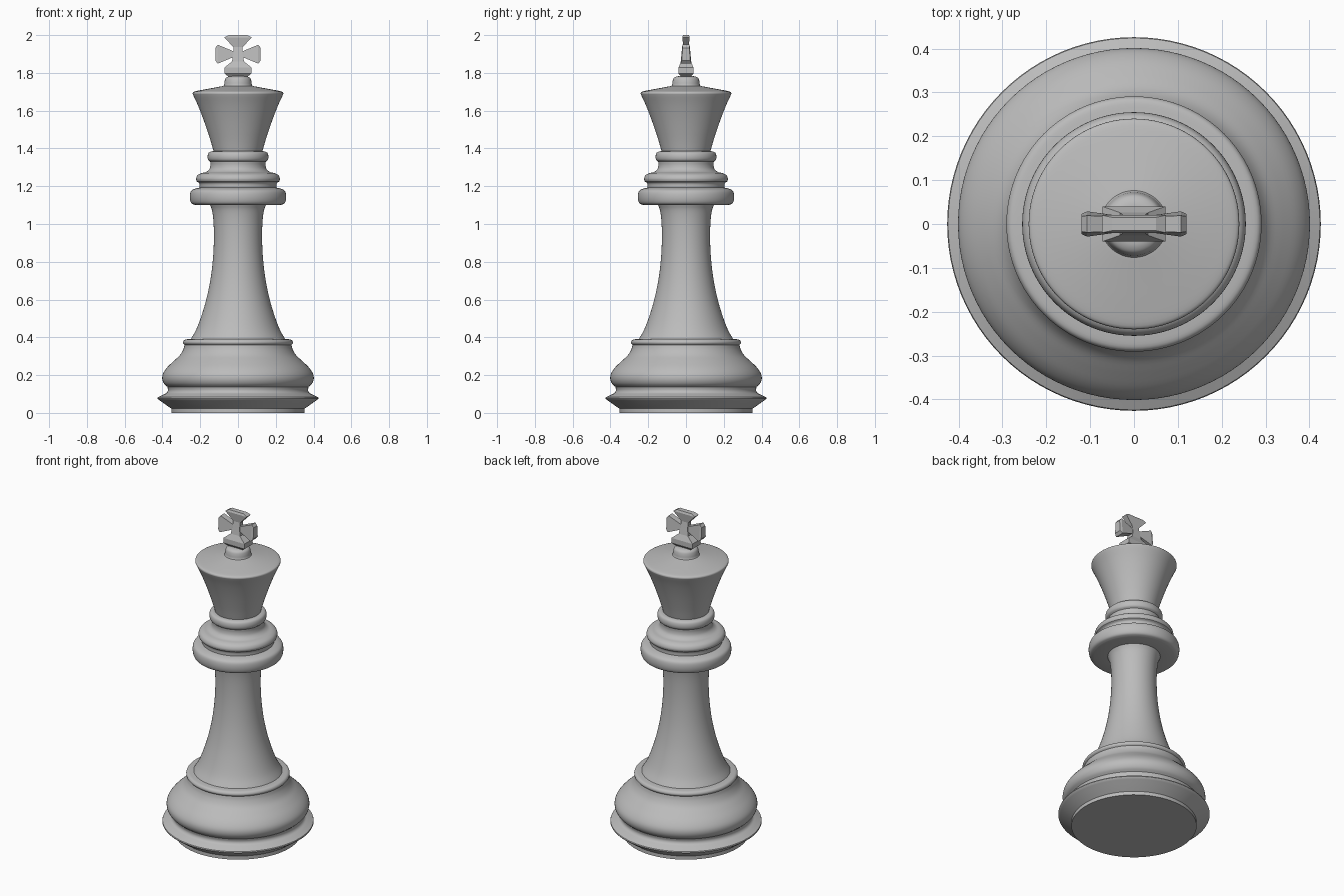
import bpy, bmesh, math
from mathutils import Vector

mat = bpy.data.materials.new("plain grey")
mat.diffuse_color = (0.5, 0.5, 0.5, 1)
SEG = 96


def finish(bm, name, angle):
    bmesh.ops.remove_doubles(bm, verts=bm.verts, dist=1e-5)
    bmesh.ops.recalc_face_normals(bm, faces=bm.faces)
    me = bpy.data.meshes.new(name)
    bm.to_mesh(me)
    bm.free()
    me.materials.append(mat)
    ob = bpy.data.objects.new(name, me)
    bpy.context.collection.objects.link(ob)
    bpy.ops.object.select_all(action='DESELECT')
    ob.select_set(True)
    bpy.context.view_layer.objects.active = ob
    if angle:
        bpy.ops.object.shade_smooth_by_angle(angle=math.radians(angle))
    return ob


def smooth(pts, n=4):
    """Catmull-Rom through (r, z) points"""
    p = [Vector(q) for q in pts]
    p = [2 * p[0] - p[1]] + p + [2 * p[-1] - p[-2]]
    out = []
    for a, b, c, d in zip(p, p[1:], p[2:], p[3:]):
        for i in range(n):
            t = i / n
            out.append(0.5 * (2 * b + (c - a) * t + (2 * a - 5 * b + 4 * c - d) * t * t
                              + (3 * b - a - 3 * c + d) * t ** 3))
    return out + [p[-2]]


def turned(name, runs):
    """Lathe: each run is a smooth curve, corners fall between runs"""
    prof = []
    for run in runs:
        prof += smooth(run) if len(run) > 2 else [Vector(q) for q in run]
    bm = bmesh.new()
    rings = []
    for r, z in prof:
        rings.append([bm.verts.new((r * math.cos(2 * math.pi * k / SEG),
                                    r * math.sin(2 * math.pi * k / SEG), z)) for k in range(SEG)])
    for a, b in zip(rings, rings[1:]):
        for k in range(SEG):
            j = (k + 1) % SEG
            bm.faces.new((a[k], a[j], b[j], b[k]))
    # close the flat ends
    bm.faces.new(rings[0][::-1])
    bm.faces.new(rings[-1])
    return finish(bm, name, 35)


# Base with foot rim, belly and upper ring
turned("base", [
    [(0.352, 0), (0.352, 0.022)],
    [(0.352, 0.022), (0.385, 0.045), (0.424, 0.073)],
    [(0.426, 0.077), (0.424, 0.083)],
    [(0.424, 0.083), (0.395, 0.097), (0.378, 0.106), (0.371, 0.12), (0.374, 0.138)],
    [(0.374, 0.138), (0.392, 0.155), (0.401, 0.18), (0.397, 0.208), (0.376, 0.24), (0.34, 0.275),
     (0.308, 0.305), (0.29, 0.335), (0.283, 0.36)],
    [(0.283, 0.36), (0.29, 0.368), (0.29, 0.378), (0.28, 0.388), (0.25, 0.392)]])

# Tapering stem
turned("stem", [[(0.25, 0.39), (0.222, 0.44), (0.195, 0.51), (0.168, 0.6), (0.147, 0.7),
                 (0.134, 0.8), (0.128, 0.9), (0.129, 1.0), (0.137, 1.07), (0.15, 1.105)]])

# Stacked collar rings
turned("collar", [
    [(0.14, 1.1), (0.225, 1.1)],
    [(0.225, 1.1), (0.247, 1.11), (0.255, 1.14), (0.25, 1.172), (0.23, 1.186), (0.203, 1.193)],
    [(0.203, 1.193), (0.205, 1.215), (0.218, 1.225)],
    [(0.218, 1.225), (0.222, 1.24), (0.214, 1.258), (0.195, 1.269), (0.17, 1.275), (0.152, 1.29),
     (0.146, 1.31), (0.147, 1.33)],
    [(0.147, 1.33), (0.158, 1.34), (0.161, 1.358), (0.156, 1.376), (0.142, 1.384), (0.12, 1.386)]])

# Flared crown with domed top
turned("crown", [
    [(0.128, 1.38), (0.148, 1.45), (0.18, 1.545), (0.211, 1.625), (0.238, 1.684)],
    [(0.238, 1.684), (0.24, 1.692), (0.232, 1.701), (0.19, 1.71), (0.13, 1.721), (0.07, 1.732)]])

# Knob below the cross
turned("knob", [[(0.082, 1.724), (0.074, 1.735), (0.071, 1.755), (0.065, 1.772),
                 (0.05, 1.781), (0.03, 1.783)]])


def loft(name, sections, place):
    """Flat-sided bar: sections are (distance, half width, half depth)"""
    bm = bmesh.new()
    rings = [[bm.verts.new(place(d, sx * w, sy * t)) for sx, sy in ((-1, -1), (1, -1), (1, 1), (-1, 1))]
             for d, w, t in sections]
    for a, b in zip(rings, rings[1:]):
        for k in range(4):
            bm.faces.new((a[k], a[(k + 1) % 4], b[(k + 1) % 4], b[k]))
    bm.faces.new(rings[0])
    bm.faces.new(rings[-1])
    return finish(bm, name, 0)


# Cross: foot and upright
loft("cross_upright", [(1.78, 0.05, 0.026), (1.797, 0.072, 0.04), (1.828, 0.072, 0.04),
                       (1.86, 0.032, 0.026), (1.9, 0.024, 0.019), (1.936, 0.024, 0.013),
                       (1.988, 0.073, 0.02), (2.0, 0.05, 0.015)],
     lambda d, w, t: (w, t, d))

# Cross: side arms, thinner toward the top
for side, label in ((-1, "left"), (1, "right")):
    loft("cross_arm_" + label, [(0, 0.018, 0.017), (0.03, 0.018, 0.017), (0.107, 0.05, 0.024),
                                (0.12, 0.034, 0.02)],
         lambda d, w, t: (side * d, t * (1 - 4 * w), 1.899 + w))
